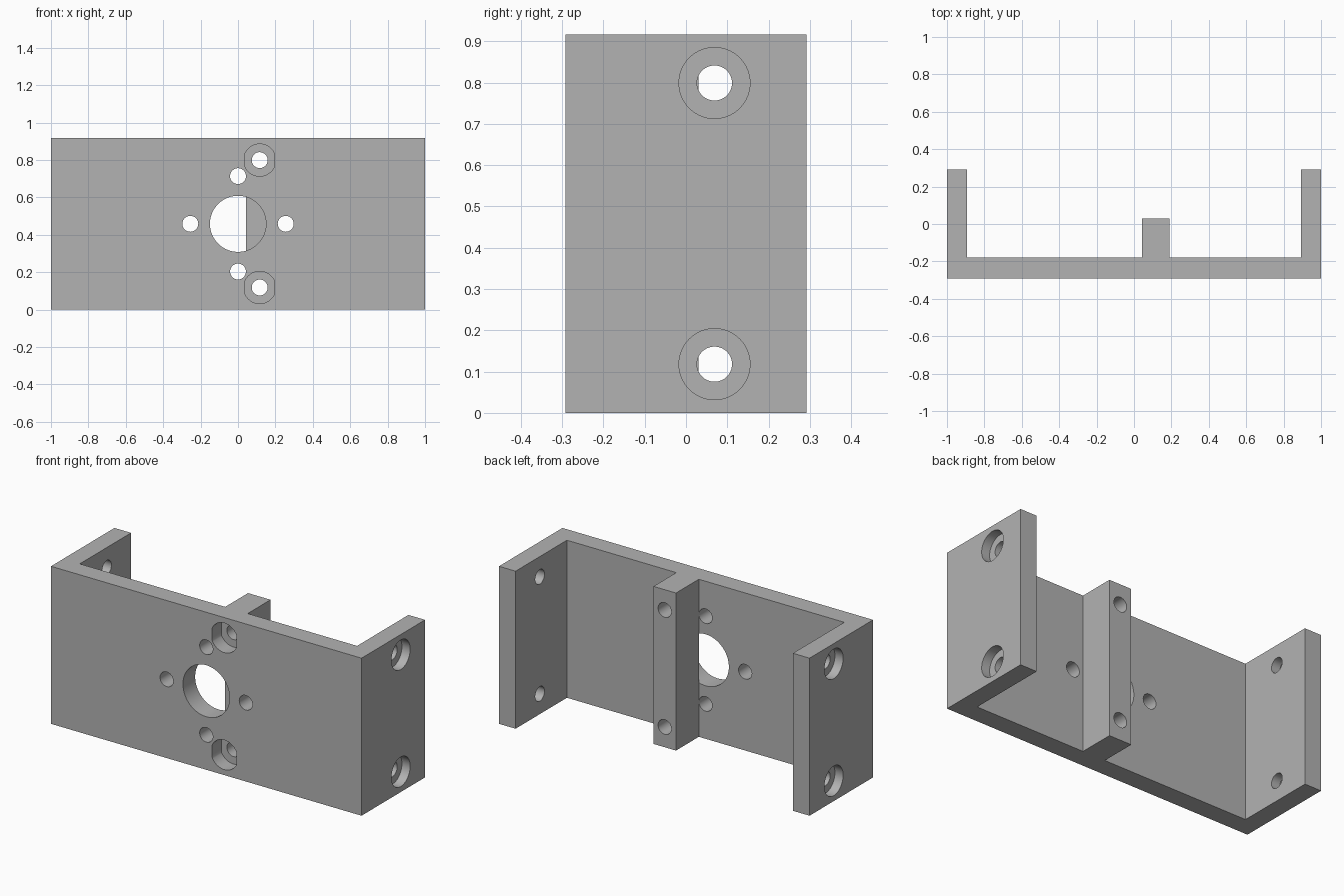
import bpy, bmesh, math
from mathutils import Vector

cube = bpy.data.objects.get("Cube")
if cube:
    bpy.data.objects.remove(cube, do_unlink=True)

HEIGHT = 0.917
FRONT, PLATE_BACK, FLANGE_BACK = -0.292, -0.18, 0.292
RIB_X, RIB_HALF, RIB_BACK = 0.116, 0.0725, 0.03
RIB_LEFT, RIB_RIGHT = RIB_X - RIB_HALF, RIB_X + RIB_HALF
INNER_X = 0.893
MID_Z = HEIGHT / 2
SCREW_Z = (0.118, HEIGHT - 0.118)
SCREW_Y = 0.069
HOLE_R, BORE_R, OPENING_R = 0.0425, 0.086, 0.15
SPACING = 0.255
RIB_FLOOR = FRONT + 0.085
FLANGE_FLOOR = 0.947

bm = bmesh.new()


def at(axis, offset, point):
    """Place a 2D point on the plane that crosses the axis at offset."""
    coords = list(point)
    coords.insert(axis, offset)
    return Vector(coords)


def arc(centre, radius, start, end, steps):
    angles = [start + (end - start) * i / steps for i in range(steps + 1)]
    return [(centre[0] + radius * math.cos(a), centre[1] + radius * math.sin(a))
            for a in angles]


def circle(centre, radius):
    return arc(centre, radius, 0, math.tau, 64)[:-1]


def rect(a0, a1, b0=0, b1=HEIGHT):
    return [(a0, b0), (a1, b0), (a1, b1), (a0, b1)]


def orient(face, outward):
    face.normal_update()
    if face.normal.dot(outward) < 0:
        face.normal_flip()


def panel(axis, offset, sign, outline, holes=()):
    """Flat face with holes, facing along the signed axis."""
    outward = at(axis, sign, (0, 0))
    edges = []
    for loop in [outline, *holes]:
        verts = [bm.verts.new(at(axis, offset, p)) for p in loop]
        edges += [bm.edges.new((verts[i - 1], verts[i])) for i in range(len(verts))]
    filled = bmesh.ops.triangle_fill(bm, use_beauty=True, edges=edges, normal=outward)
    for item in filled["geom"]:
        if isinstance(item, bmesh.types.BMFace):
            orient(item, outward)


def wall(axis, start, end, loop):
    """Inside wall of a hole, facing its centre line."""
    centre = sum((at(axis, start, p) for p in loop), Vector()) / len(loop)
    for i, p in enumerate(loop):
        q = loop[i - 1]
        corners = [at(axis, start, q), at(axis, start, p),
                   at(axis, end, p), at(axis, end, q)]
        face = bm.faces.new([bm.verts.new(c) for c in corners])
        orient(face, centre - (corners[0] + corners[1]) / 2)


# Top and bottom, shaped like the channel with its centre rib
plan = [(-1, FRONT), (1, FRONT), (1, FLANGE_BACK), (INNER_X, FLANGE_BACK),
        (INNER_X, PLATE_BACK), (RIB_RIGHT, PLATE_BACK), (RIB_RIGHT, RIB_BACK),
        (RIB_LEFT, RIB_BACK), (RIB_LEFT, PLATE_BACK), (-INNER_X, PLATE_BACK),
        (-INNER_X, FLANGE_BACK), (-1, FLANGE_BACK)]
panel(2, 0, -1, plan)
panel(2, HEIGHT, 1, plan)

# Centre opening, split where the rib crosses behind it
split = math.acos(RIB_LEFT / OPENING_R)
open_arc = arc((0, MID_Z), OPENING_R, split, math.tau - split, 48)
rib_arc = arc((0, MID_Z), OPENING_R, -split, split, 32)
opening = open_arc + rib_arc[1:-1]
wall(1, FRONT, PLATE_BACK, opening)
panel(1, PLATE_BACK, -1, rib_arc)

# Four small holes around the opening
left_hole = circle((-SPACING, MID_Z), HOLE_R)
right_hole = circle((SPACING, MID_Z), HOLE_R)
middle_holes = [circle((0, MID_Z + d), HOLE_R) for d in (-SPACING, SPACING)]
small_holes = [left_hole, right_hole, *middle_holes]
for hole in small_holes:
    wall(1, FRONT, PLATE_BACK, hole)

# Rib screw holes with flat-sided counterbores
trim = math.acos(0.0775 / BORE_R)
rib_bores, rib_holes = [], []
for z in SCREW_Z:
    bore = (arc((RIB_X, z), BORE_R, trim, math.pi - trim, 28)
            + arc((RIB_X, z), BORE_R, math.pi + trim, math.tau - trim, 28))
    hole = circle((RIB_X, z), HOLE_R)
    wall(1, FRONT, RIB_FLOOR, bore)
    panel(1, RIB_FLOOR, -1, bore, [hole])
    wall(1, RIB_FLOOR, RIB_BACK, hole)
    rib_bores.append(bore)
    rib_holes.append(hole)

# Plate front and its two back areas beside the rib
panel(1, FRONT, -1, rect(-1, 1), [opening, *small_holes, *rib_bores])
notched = [(-INNER_X, 0), (RIB_LEFT, 0), *reversed(open_arc),
           (RIB_LEFT, HEIGHT), (-INNER_X, HEIGHT)]
panel(1, PLATE_BACK, 1, notched, [left_hole, *middle_holes])
panel(1, PLATE_BACK, 1, rect(RIB_RIGHT, INNER_X), [right_hole])

# Rib sides and back
panel(0, RIB_LEFT, -1, rect(PLATE_BACK, RIB_BACK))
panel(0, RIB_RIGHT, 1, rect(PLATE_BACK, RIB_BACK))
panel(1, RIB_BACK, 1, rect(RIB_LEFT, RIB_RIGHT), rib_holes)

# End flanges with counterbored screw holes
flange_holes = [circle((SCREW_Y, z), HOLE_R) for z in SCREW_Z]
flange_bores = [circle((SCREW_Y, z), BORE_R) for z in SCREW_Z]
for side in (-1, 1):
    panel(0, side, side, rect(FRONT, FLANGE_BACK), flange_bores)
    panel(0, side * INNER_X, -side, rect(PLATE_BACK, FLANGE_BACK), flange_holes)
    panel(1, FLANGE_BACK, 1, rect(*sorted((side * INNER_X, side))))
    for hole, bore in zip(flange_holes, flange_bores):
        wall(0, side, side * FLANGE_FLOOR, bore)
        panel(0, side * FLANGE_FLOOR, side, bore, [hole])
        wall(0, side * FLANGE_FLOOR, side * INNER_X, hole)

# Weld into one part
bmesh.ops.remove_doubles(bm, verts=bm.verts[:], dist=1e-5)
mesh = bpy.data.meshes.new("mounting_bracket")
bm.to_mesh(mesh)
bm.free()
bracket = bpy.data.objects.new("mounting_bracket", mesh)
bpy.context.scene.collection.objects.link(bracket)

# Grey finish
grey = bpy.data.materials.new("bracket grey")
grey.use_nodes = True
colour = (0.45, 0.45, 0.45, 1)
grey.diffuse_color = colour
grey.node_tree.nodes["Principled BSDF"].inputs["Base Color"].default_value = colour
mesh.materials.append(grey)

# Smooth hole walls, sharp edges
bpy.ops.object.select_all(action='DESELECT')
bracket.select_set(True)
bpy.context.view_layer.objects.active = bracket
bpy.ops.object.shade_smooth_by_angle(angle=math.radians(30))
